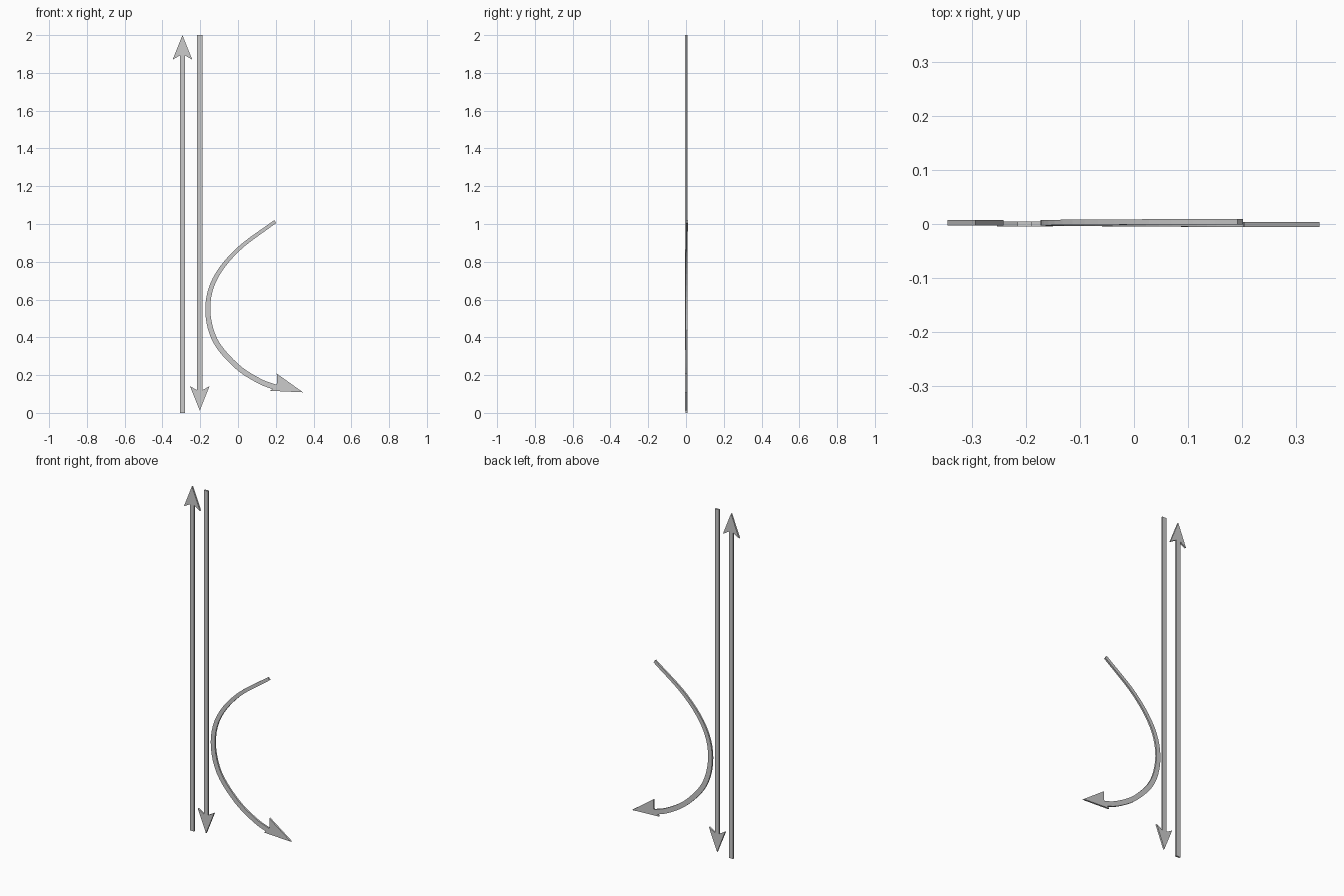
import bpy, bmesh
from mathutils import Vector

if "Cube" in bpy.data.objects:
    bpy.data.objects.remove(bpy.data.objects["Cube"])


def extrude_outline(name, pts, y, half=0.005):
    """Flat plate from an x-z outline, thickened along y."""
    bm = bmesh.new()
    face = bm.faces.new([bm.verts.new((x, y - half, z)) for x, z in pts])
    ext = bmesh.ops.extrude_face_region(bm, geom=[face])
    verts = [g for g in ext["geom"] if isinstance(g, bmesh.types.BMVert)]
    bmesh.ops.translate(bm, verts=verts, vec=(0, 2 * half, 0))
    bmesh.ops.recalc_face_normals(bm, faces=bm.faces)
    return finish(name, bm)


def finish(name, bm):
    me = bpy.data.meshes.new(name)
    bm.to_mesh(me)
    bm.free()
    ob = bpy.data.objects.new(name, me)
    bpy.context.collection.objects.link(ob)
    return ob


def straight_arrow(name, x, tail, tip, y):
    d = 1 if tip > tail else -1
    w, hw = 0.0135, 0.052
    half = [(w, tail), (w, tip - d * 0.108), (hw, tip - d * 0.13)]
    pts = [(x + a, z) for a, z in half] + [(x, tip)]
    pts += [(x - a, z) for a, z in reversed(half)]
    extrude_outline(name, pts, y)


def catmull(p, steps):
    """Smooth path through the points."""
    p = [p[0] * 2 - p[1]] + p + [p[-1] * 2 - p[-2]]
    out = []
    for i in range(1, len(p) - 2):
        a, b, c, d = p[i - 1:i + 3]
        for s in range(steps):
            t = s / steps
            out.append(0.5 * (2 * b + (c - a) * t + (2 * a - 5 * b + 4 * c - d) * t**2
                              + (3 * b - a - 3 * c + d) * t**3))
    return out + [p[-2]]


# Two straight arrows, up and down
straight_arrow("up_arrow", -0.294, 0.0, 2.0, 0.0025)
straight_arrow("down_arrow", -0.2025, 2.0, 0.012, 0.0)

# Curved arrow shaft, slightly tapered toward its tail
path = catmull([Vector(v) for v in ((0.197, 1.013), (0.0, 0.865), (-0.122, 0.71), (-0.16, 0.55),
                                    (-0.122, 0.385), (-0.01, 0.25), (0.11, 0.17), (0.2, 0.135))], 5)
bm = bmesh.new()
rings = []
n = len(path) - 1
for i, p in enumerate(path):
    t = (path[min(i + 1, n)] - path[max(i - 1, 0)]).normalized()
    side = Vector((-t.y, t.x)) * (0.009 + 0.005 * min(1, i / n * 2))
    y = 0.0045 - 0.0055 * i / n
    rings.append([bm.verts.new((p.x + s * side.x, y + h, p.y + s * side.y))
                  for s, h in ((1, -0.005), (1, 0.005), (-1, 0.005), (-1, -0.005))])
for a, b in zip(rings, rings[1:]):
    for k in range(4):
        bm.faces.new((a[k], a[(k + 1) % 4], b[(k + 1) % 4], b[k]))
bm.faces.new(rings[0])
bm.faces.new(rings[-1])
bmesh.ops.recalc_face_normals(bm, faces=bm.faces)
finish("curved_arrow_shaft", bm)

# Curved arrow head
extrude_outline("curved_arrow_head",
                [(0.205, 0.208), (0.344, 0.109), (0.17, 0.117), (0.198, 0.136), (0.207, 0.16)], -0.001)
